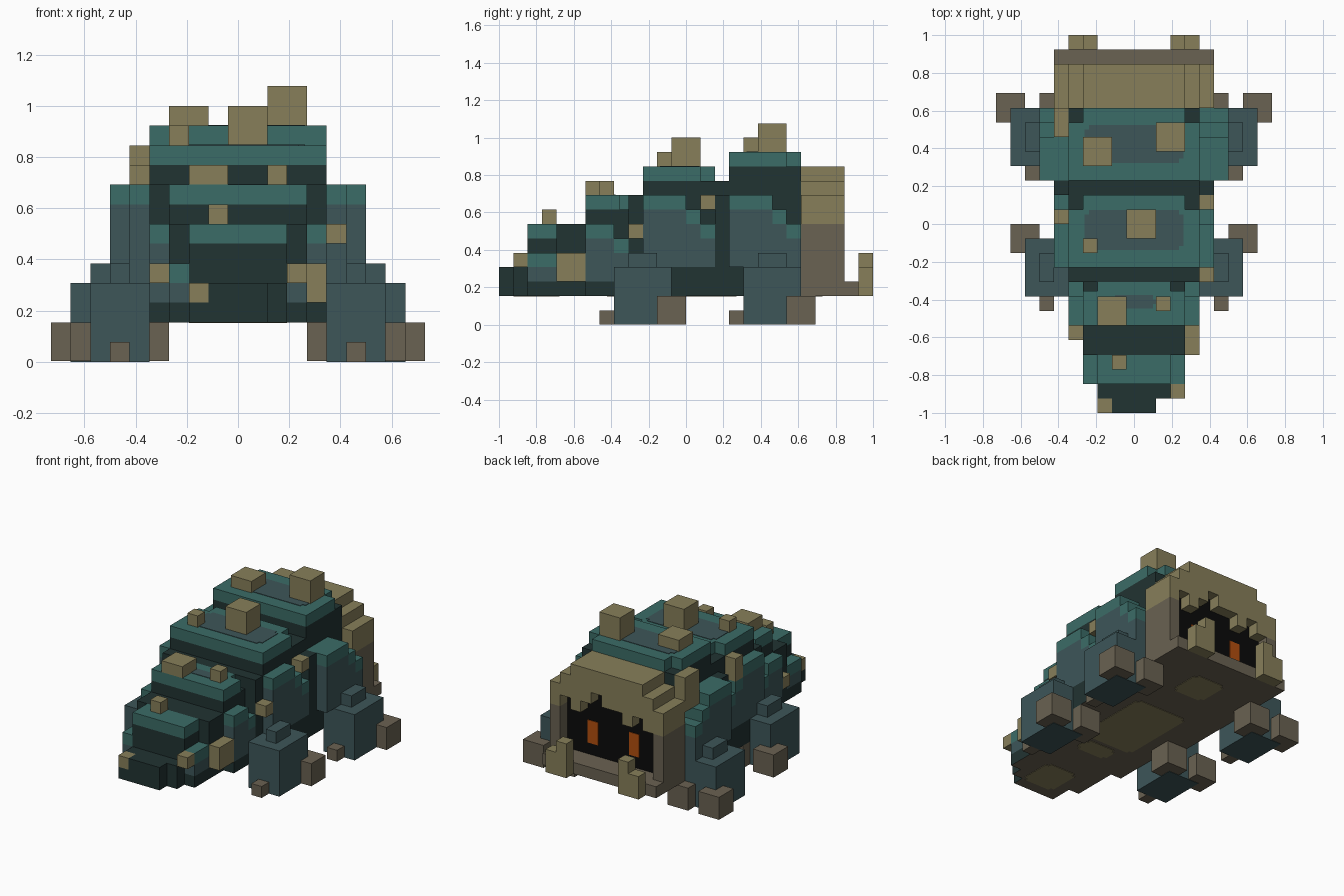
import bpy
import bmesh

cube = bpy.data.objects.get("Cube")
if cube:
    bpy.data.objects.remove(cube, do_unlink=True)

UNIT = 1 / 13  # one block


def srgb(value):
    value /= 255
    return value / 12.92 if value <= 0.04045 else ((value + 0.055) / 1.055) ** 2.4


def make_material(name, red, green, blue):
    mat = bpy.data.materials.new(name)
    colour = (srgb(red), srgb(green), srgb(blue), 1)
    mat.diffuse_color = colour
    mat.use_nodes = True
    shader = mat.node_tree.nodes["Principled BSDF"]
    shader.inputs["Base Color"].default_value = colour
    shader.inputs["Roughness"].default_value = 0.9
    return mat


teal = make_material("teal moss", 59, 108, 103)
slate = make_material("blue grey hide", 61, 86, 89)
dark = make_material("dark hide", 33, 51, 50)
tan = make_material("tan horn", 135, 127, 90)
brown = make_material("brown claw", 106, 98, 82)
black = make_material("black mouth", 10, 10, 10)
orange = make_material("orange eye", 178, 78, 14)


def part(name, mat, boxes, under=None):
    """One object from boxes given as (x0, x1, y0, y1, z0, z1) in blocks."""
    bm = bmesh.new()
    for x0, x1, y0, y1, z0, z1 in boxes:
        made = bmesh.ops.create_cube(bm, size=1)
        for v in made["verts"]:
            v.co.x = (x0 if v.co.x < 0 else x1) * UNIT
            v.co.y = (y0 if v.co.y < 0 else y1) * UNIT
            v.co.z = (z0 if v.co.z < 0 else z1) * UNIT
    bmesh.ops.recalc_face_normals(bm, faces=bm.faces)
    mesh = bpy.data.meshes.new(name)
    mesh.materials.append(mat)
    if under:
        mesh.materials.append(under)
        for face in bm.faces:
            if face.normal.z < -0.5:
                face.material_index = 1
    bm.to_mesh(mesh)
    bm.free()
    obj = bpy.data.objects.new(name, mesh)
    bpy.context.collection.objects.link(obj)
    return obj


def mirrored(name, mat, boxes):
    part("left_" + name, mat, boxes)
    part("right_" + name, mat, [(-b[1], -b[0], *b[2:]) for b in boxes])


def centred(half, *rest):
    return (-half, half, *rest)


def patch(name, mat, half, y0, y1, z):
    """Thin painted plate with nipped corners."""
    lo, hi, nip = z - 0.04, z + 0.04, 0.3
    part(name, mat, [centred(half, y0 + nip, y1 - nip, lo, hi),
                     centred(half - nip, y0, y1, lo, hi)])


# Armoured body segments: dark core with a teal cap
segments = [
    ("shoulder", 4.5, 3, 8, 4, 12, 1),
    ("middle", 4.5, -3, 2, 4, 11, 1),
    ("hind", 3.5, -7, -4, 3, 9, 0.6),
    ("tail", 2.5, -11, -9, 3, 7, 0),
]
for name, half, y0, y1, base, top, notch in segments:
    part(name + "_core", dark, [centred(half, y0, y1, base, top - 1)])
    cap = [centred(half, y0, y1 - notch, top - 1, top)]
    if notch:
        cap.append(centred(half - 1, y1 - notch, y1, top - 1, top))
    part(name + "_cap", teal, cap)

# Necks between the segments
part("front_neck", dark, [centred(5.5, 2, 3, 4, 9), centred(4.5, 2, 3, 9, 10)])
part("middle_neck", dark, [centred(4.5, -4, -3, 3, 9)])
part("rear_neck", dark, [centred(3.5, -9, -7, 3, 7)])

# Belly slabs and tail tip, brown underneath
part("belly", dark, [
    centred(5.5, -3, 8, 2, 4),
    centred(4.5, -7, -3, 2, 3),
    centred(3.5, -11, -7, 2, 3),
    centred(2.5, -12, -11, 2, 4),
    (-1.5, 1.5, -13, -12, 2, 4),
    (-2.5, -1.5, -13, -12, 2, 3),
], under=brown)

# Painted patches on the back and belly
patch("shoulder_patch", slate, 3.4, 4.2, 6.8, 12)
patch("middle_patch", slate, 3.4, -1.8, 0.95, 11)
patch("hind_patch", slate, 1.6, -5.8, -4.9, 9)
for name, half, y, depth in [("head", 1.5, 8, 1.5), ("middle", 2.5, 0, 3.5),
                             ("hind", 1.5, -4.7, 0.8), ("tail", 1.5, -10.4, 1.6)]:
    patch(name + "_belly_patch", tan, half, y - depth, y + depth, 2)

# Stepped side plates: slate below, one block of teal on each step
plates = [
    ("shoulder_plate", 4.5, 6.5, 4, [(3, 6, 9), (6, 7, 8), (7, 8, 7)]),
    ("middle_plate", 4.5, 5.5, 4, [(-3, 0, 9), (0, 1, 8), (1, 2, 7)]),
    ("hind_plate", 3.5, 4.5, 3, [(-7, -5, 7), (-5, -4, 6)]),
    ("tail_plate", 2.5, 3.5, 3, [(-11, -9, 5)]),
]
for name, x0, x1, base, steps in plates:
    mirrored(name, slate, [(x0, x1, a, b, base, top - 1) for a, b, top in steps])
    mirrored(name + "_top", teal, [(x0, x1, a, b, top - 1, top) for a, b, top in steps])

# Legs with a knee block, a toe and two corner claws
for name, x, y in [("front", 5.5, 4), ("hind", 4.5, -5)]:
    mirrored(name + "_leg", slate, [(x, x + 3, y, y + 4, 0, 4)])
    mirrored(name + "_knee", slate, [(x + 1, x + 2, y + 1, y + 3, 4, 5)])
    mirrored(name + "_claws", brown, [
        (x + 1, x + 2, y - 1, y, 0, 1),
        (x + 2, x + 4, y + 3, y + 5, 0.03, 2),
        (x - 1, x + 1, y + 3, y + 5, 0.03, 2),
    ])

# Head: stepped hood, cheeks, jaw and dark mouth
part("head_hood", tan, [centred(4.5, 8, 11, 9, 10), centred(3.5, 8, 11, 10, 11)])
mirrored("hood_side", tan, [(4.5, 5.5, 8, 11, 7, 9)])
mirrored("cheek", brown, [(4.5, 5.5, 8, 11, 3, 7)])
part("jaw", brown, [centred(5.5, 8, 12, 2, 3)])
part("mouth", black, [centred(4.5, 8, 10, 3, 9)])
fringe = [7, 8, 7, 8, 8, 9, 8, 7, 8]
part("hood_fringe", tan, [(i - 4.5, i - 3.5, 10, 11, low, 9)
                          for i, low in enumerate(fringe) if low < 9])
mirrored("eye", orange, [(1.5, 2.5, 9.95, 10.05, 4, 6)])
mirrored("tusk", tan, [(2.5, 3.5, 12, 13, 2, 5), (3.5, 4.5, 12, 13, 2, 4)])

# Horn studs scattered over the back: corner, then size
studs = [
    (-3.5, 4, 12, 2, 2, 1), (1.5, 5, 12, 2, 2, 2), (-5.5, 6, 8, 1, 2, 3),
    (-0.5, -1, 11, 2, 2, 2), (-3.5, -2, 11, 1, 1, 1), (-5.5, 0, 8, 1, 1, 2),
    (4.5, 1, 8, 1, 1, 1), (-2.5, -7, 9, 2, 2, 1), (1.5, -6, 9, 1, 1, 1),
    (4.5, -4, 6, 1, 1, 1), (-4.5, -8, 4, 1, 1, 1), (3.5, -9, 3, 1, 2, 2),
    (-1.5, -10, 7, 1, 1, 1), (2.5, -12, 4, 1, 1, 1), (-2.5, -13, 3, 1, 1, 1),
]
part("horn_studs", tan, [(x, x + w, y, y + d, z, z + h) for x, y, z, w, d, h in studs])
